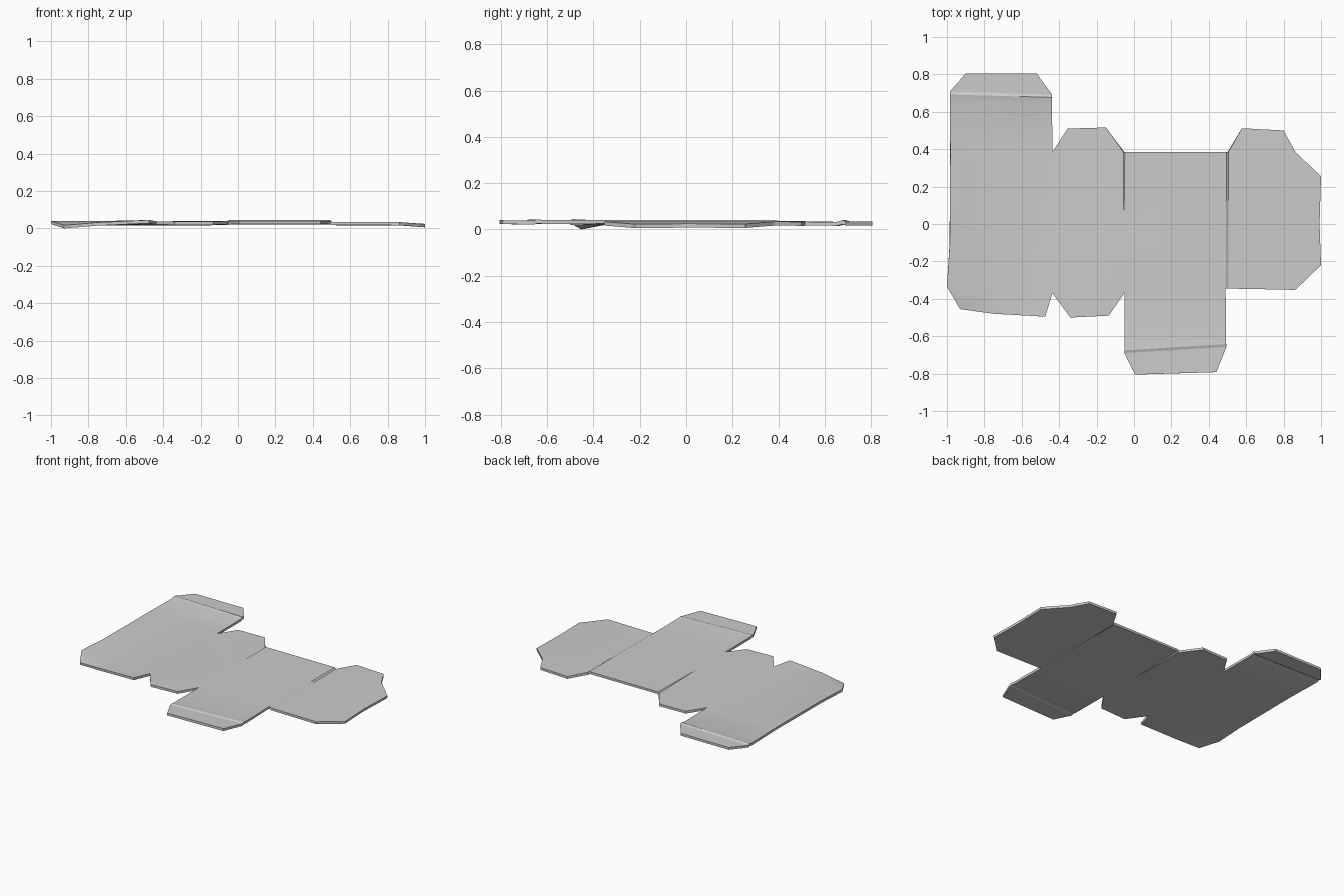
import bpy, bmesh

if "Cube" in bpy.data.objects:
    bpy.data.objects.remove(bpy.data.objects["Cube"])

# corners of the main panel row (top surface of the card)
P = {
    "T0": (-.982, .385, .040), "T1": (-.436, .385, .036), "T2": (-.057, .385, .036),
    "C0": (-.049, .385, .044), "C1": (.495, .385, .044), "D0": (.505, .385, .036),
    "D1": (.863, .385, .036), "M": (-.054, -.04, .041), "W": (-.985, -.11, .040),
    "L0": (-1.0, -.335, .042), "K": (-.745, -.37, .041), "L1": (-.436, -.37, .040),
    "L2": (-.052, -.37, .042), "L3": (.49, -.345, .044), "D2": (.505, -.345, .036),
    "D3": (.863, -.352, .036), "V": (-.90, .30, .033),
    "E": (.852, 0, .036),
}
# left cover panel and its glue flap
P |= {
    "a0": (-.984, .66, .035), "a1": (-.438, .65, .035), "a2": (-.984, .692, .042),
    "a3": (-.438, .677, .042), "a4": (-.984, .708, .036), "a5": (-.438, .692, .036),
    "a6": (-.90, .805, .036), "a7": (-.52, .805, .036),
}
# lower cover panel and its glue flap
P |= {
    "c0": (-.050, -.645, .042), "c1": (.493, -.61, .042), "c2": (-.050, -.675, .046),
    "c3": (.493, -.642, .046), "c4": (-.052, -.69, .041), "c5": (.495, -.657, .041),
    "c6": (.005, -.805, .042), "c7": (.44, -.792, .042),
}
# small tabs
P |= {
    "b0": (-.355, .51, .036), "b1": (-.15, .516, .036), "b2": (-.34, -.50, .038),
    "b3": (-.135, -.49, .038), "d0": (.577, .512, .035), "d1": (.80, .50, .035),
    "l0": (-.93, -.455, .019), "l1": (-.75, -.48, .034), "l2": (-.475, -.495, .047),
    "e0": (1.0, .255, .026), "e1": (.992, 0, .027), "e2": (1.0, -.22, .025),
}

PANELS = [
    "V T0 W", "V W L0", "V L0 K", "V K L1", "V L1 T1", "V T1 T0",    # dented left panel
    "T1 L1 L2 M T2", "T2 M C0",                                       # narrow panel, step
    "C0 M L2 L3 C1", "C1 L3 D2 D0", "D0 D2 D3 E D1",                  # wide panel, step, side
    "T0 T1 a1 a0", "a0 a1 a3 a2", "a2 a3 a5 a4", "a4 a5 a7 a6",       # upper cover
    "L3 L2 c0 c1", "c1 c0 c2 c3", "c3 c2 c4 c5", "c5 c4 c6 c7",       # lower cover
    "T1 T2 b1 b0", "L2 L1 b2 b3", "D0 D1 d1 d0",                      # dust tabs
    "L0 l0 l1 K", "K l1 l2 L1", "E e1 e0 D1", "D3 e2 e1 E",           # glue tabs
]

bm = bmesh.new()
verts = {name: bm.verts.new(co) for name, co in P.items()}
for panel in PANELS:
    f = bm.faces.new([verts[n] for n in panel.split()])
    f.normal_update()
    if f.normal.z < 0:
        f.normal_flip()
bmesh.ops.triangulate(bm, faces=bm.faces[:])
me = bpy.data.meshes.new("box_net")
bm.to_mesh(me)
bm.free()
card = bpy.data.objects.new("flat_box_net", me)
bpy.context.collection.objects.link(card)

# card thickness, downwards from the modelled top
sol = card.modifiers.new("thickness", 'SOLIDIFY')
sol.thickness = .017
sol.offset = -1

bpy.context.view_layer.objects.active = card
card.select_set(True)
bpy.ops.object.modifier_apply(modifier="thickness")
low = min(v.co.z for v in card.data.vertices)
for v in card.data.vertices:
    v.co.z -= low
bpy.ops.object.shade_smooth_by_angle(angle=.3)
